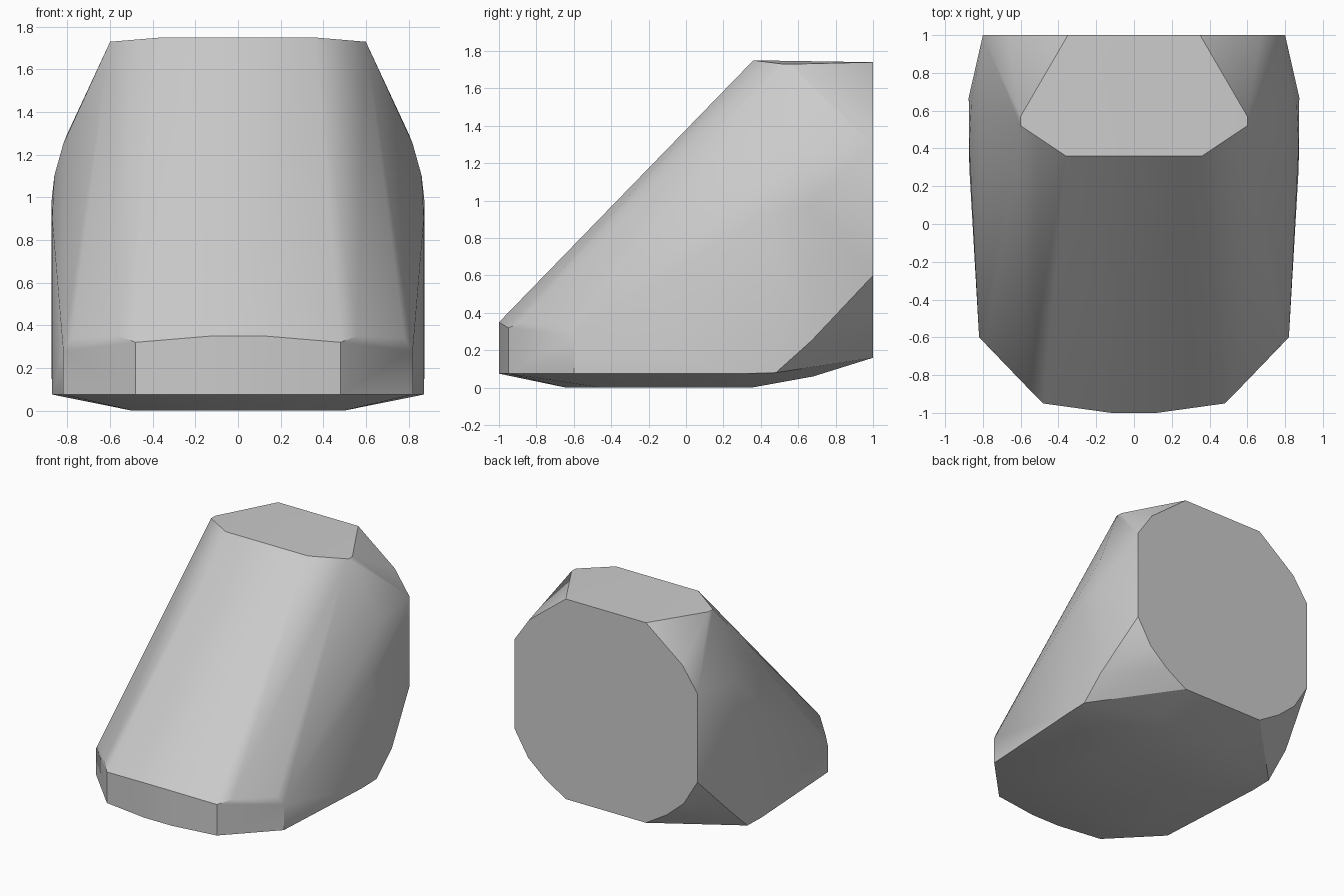
import bpy
import bmesh
import math

cube = bpy.data.objects.get("Cube")
if cube:
    bpy.data.objects.remove(cube, do_unlink=True)


def make_material(name, colour):
    """Create one flat colour material."""
    material = bpy.data.materials.new(name)
    material.use_nodes = True
    material.diffuse_color = colour
    material.node_tree.nodes["Principled BSDF"].inputs["Base Color"].default_value = colour
    return material


def mirrored(points):
    """Yield every point together with its copy on the other side."""
    for x, y, z in points:
        yield (x, y, z)
        yield (-x, y, z)


def make_faceted_block(name, sections, material):
    """Wrap a tight faceted skin round a set of half outlines."""
    mesh = bpy.data.meshes.new(name)
    bm = bmesh.new()
    for section in sections:
        for point in mirrored(section):
            bm.verts.new(point)
    result = bmesh.ops.convex_hull(bm, input=bm.verts[:])
    loose = [v for v in bm.verts if not v.link_faces]
    bmesh.ops.delete(bm, geom=loose, context='VERTS')
    # Merge coplanar triangles into clean facets
    bmesh.ops.dissolve_limit(bm, angle_limit=math.radians(1),
                             verts=bm.verts[:], edges=bm.edges[:])
    bmesh.ops.recalc_face_normals(bm, faces=bm.faces[:])
    bm.to_mesh(mesh)
    bm.free()
    mesh.materials.append(material)
    block = bpy.data.objects.new(name, mesh)
    bpy.context.collection.objects.link(block)
    bpy.context.view_layer.objects.active = block
    block.select_set(True)
    bpy.ops.object.shade_smooth_by_angle(angle=math.radians(25))
    return block


# Plan outline of the front wall, as (x, y) on one side
front_plan = [(.12, -1), (.48, -.95), (.82, -.6)]

# Flat sole, slightly narrower than the rim above it
sole = [(.12, -.64, 0), (.5, -.45, 0), (.5, .2, 0), (.35, .35, 0)]

# Upright rim, then the bevelled edge where the slope begins
rim = [(x, y, .075) for x, y in front_plan]
rim += [(.872, .3, .075), (.873, .48, .08)]
brow = [(x, y, z) for (x, y), z in zip(front_plan, (.35, .32, .28))]
brow += [(.56, -.87, .35), (.78, -.63, .34)]

# Widest part of the flanks
flank = [(.875, .67, .25), (.875, .67, .98), (.872, .4, .9),
         (.862, .63, 1.1), (.82, .6, 1.25)]

# Flat crown, reaching back from the top of the slope
crown = [(.36, .36, 1.75), (.6, .52, 1.73), (.6, .57, 1.73)]

# Flat many-sided rear face and the keel leading to it
rear_outline = [(.35, 1.74), (.67, 1.49), (.8, 1.3), (.8, .6),
                (.68, .4), (.53, .27), (.35, .16)]
rear = [(x, 1, z) for x, z in rear_outline]
keel = [(.35, .68, .06)]

grey = make_material("plain grey", (.6, .6, .6, 1))
make_faceted_block("wedge_block", [sole, rim, brow, flank, crown, rear, keel], grey)
